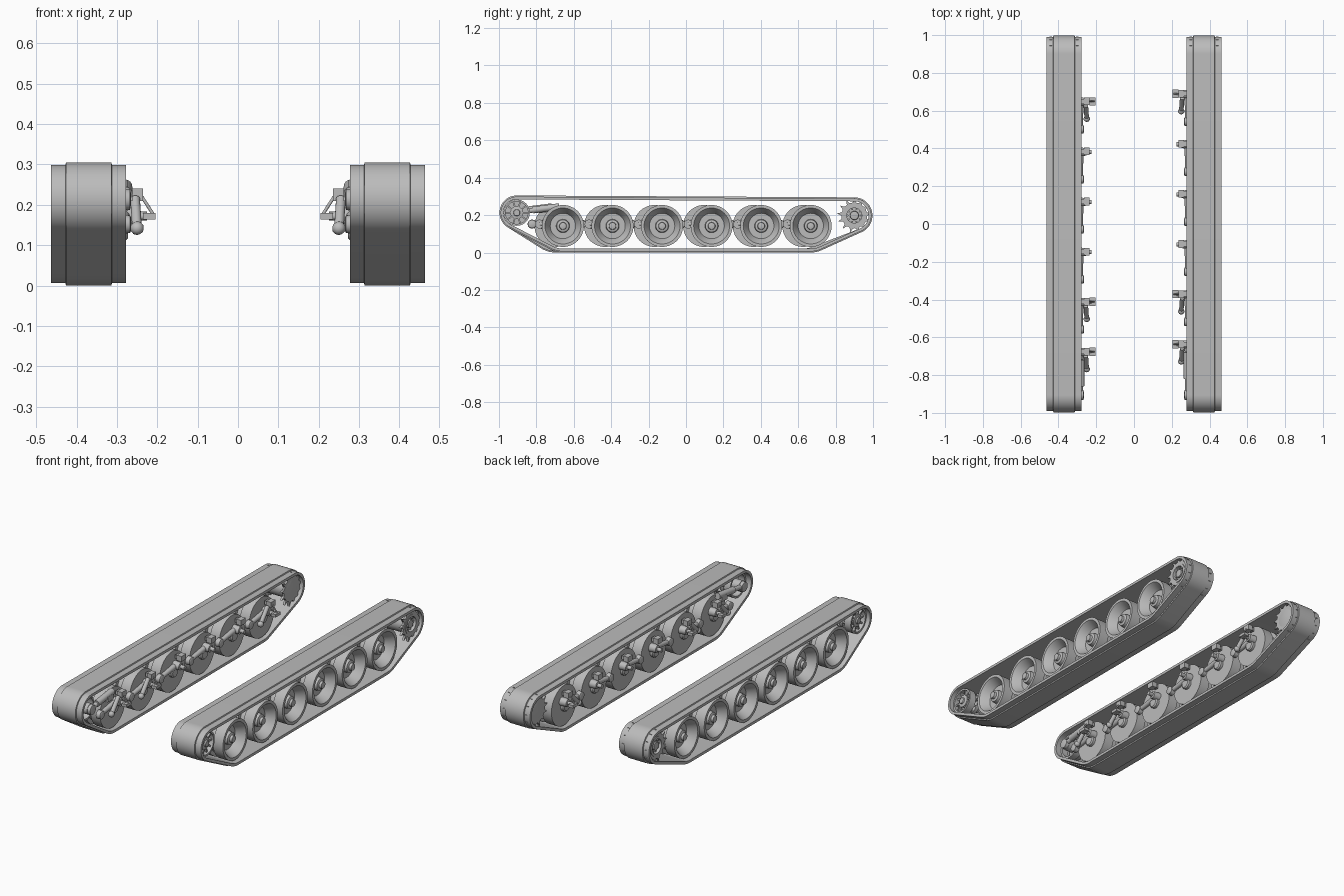
import bpy, bmesh, math
from mathutils import Vector, Matrix
from mathutils.geometry import convex_hull_2d

cube = bpy.data.objects.get("Cube")
if cube:
    bpy.data.objects.remove(cube)

steel = bpy.data.materials.new("grey_steel")
steel.use_nodes = True
steel.diffuse_color = (0.5, 0.5, 0.5, 1)
steel.node_tree.nodes["Principled BSDF"].inputs["Base Color"].default_value = (0.5, 0.5, 0.5, 1)

WHEEL_Z, WHEEL_STEP = 0.142, 0.265
IDLER = Vector((-0.905, 0.213))
SPROCKET = Vector((0.9, 0.198))


def finish(name, bm):
    bmesh.ops.recalc_face_normals(bm, faces=bm.faces)
    mesh = bpy.data.meshes.new(name)
    bm.to_mesh(mesh)
    bm.free()
    mesh.materials.append(steel)
    mesh.shade_smooth()
    mesh.set_sharp_from_angle(angle=math.radians(32))
    obj = bpy.data.objects.new(name, mesh)
    bpy.context.collection.objects.link(obj)
    return obj


def bridge(bm, loops):
    """Join a closed ring of equal closed loops."""
    for a, b in zip(loops, loops[1:] + loops[:1]):
        n = len(a)
        for i in range(n):
            j = (i + 1) % n
            bm.faces.new((a[i], a[j], b[j], b[i]))


def lathe(bm, side, y, z, profile, segments=40):
    """Turn an (x, radius) profile about a cross axis; closed with flat ends."""
    rings = []
    for x, r in profile:
        rings.append([bm.verts.new((side * x, y + r * math.cos(t), z + r * math.sin(t)))
                      for t in (math.tau * k / segments for k in range(segments))])
    for a, b in zip(rings, rings[1:]):
        for i in range(segments):
            j = (i + 1) % segments
            bm.faces.new((a[i], a[j], b[j], b[i]))
    bm.faces.new(rings[0])
    bm.faces.new(rings[-1])


def ring(bm, side, y, z, profile, segments=40):
    """Turn a closed (x, radius) section, leaving the middle open."""
    bridge(bm, [[bm.verts.new((side * x, y + r * math.cos(t), z + r * math.sin(t))) for x, r in profile]
                for t in (math.tau * k / segments for k in range(segments))])


def box(bm, side, x, y, z, sx, sy, sz, tilt=0):
    m = (Matrix.Translation((side * x, y, z)) @ Matrix.Rotation(tilt, 4, 'X')
         @ Matrix.Diagonal((sx, sy, sz, 1)))
    bmesh.ops.create_cube(bm, size=1, matrix=m)


def rod(bm, side, a, b, r1, r2=None, segments=16):
    a, b = (Vector((side * p[0], p[1], p[2])) for p in (a, b))
    d = b - a
    m = Matrix.Translation((a + b) / 2) @ d.to_track_quat('Z', 'Y').to_matrix().to_4x4()
    bmesh.ops.create_cone(bm, cap_ends=True, segments=segments, radius1=r1,
                          radius2=r2 or r1, depth=d.length, matrix=m)


def track_belt(name, side, wheels):
    circles = [(IDLER, 0.092), (SPROCKET, 0.097),
               (Vector((wheels[0], WHEEL_Z)), WHEEL_Z), (Vector((wheels[-1], WHEEL_Z)), WHEEL_Z)]
    samples = [(c, r, Vector((math.cos(t), math.sin(t)))) for c, r in circles
               for t in (math.tau * k / 64 for k in range(64))]
    path = [samples[i] for i in convex_hull_2d([c + r * n for c, r, n in samples])]
    section = [(0.277, -0.021), (0.277, -0.006), (0.312, -0.006), (0.314, 0), (0.426, 0),
               (0.428, -0.006), (0.463, -0.006), (0.463, -0.021)]
    bm = bmesh.new()
    loops = []
    for c, r, n in path:
        pts = [(x, c + (r + d) * n) for x, d in section]
        loops.append([bm.verts.new((side * x, p.x, p.y)) for x, p in pts])
    bridge(bm, loops)
    finish(name, bm)


def road_wheel(name, side, y):
    bm = bmesh.new()
    lathe(bm, side, y, WHEEL_Z, [
        (0.292, 0.04), (0.292, 0.112), (0.35, 0.112), (0.35, 0.09), (0.385, 0.09), (0.385, 0.112),
        (0.445, 0.112), (0.445, 0.096), (0.44, 0.092), (0.395, 0.068), (0.395, 0.036),
        (0.418, 0.033), (0.422, 0.02), (0.435, 0.018), (0.437, 0.008)], 48)
    finish(name, bm)


def suspension(name, side, y, sprung):
    bm = bmesh.new()
    end, pivot = (y - 0.125, 0.152), (y + 0.02, 0.172)
    # swing arm with a boss at each end
    rod(bm, side, (0.283, *end), (0.283, *pivot), 0.012, 0.016)
    lathe(bm, side, *end, [(0.265, 0.016), (0.268, 0.022), (0.292, 0.024)], 20)
    lathe(bm, side, *pivot, [(0.225, 0.011), (0.25, 0.011), (0.252, 0.02), (0.295, 0.024)], 20)
    lathe(bm, side, y, WHEEL_Z, [(0.272, 0.024), (0.278, 0.03), (0.3, 0.03)], 20)
    # bump stop
    box(bm, side, 0.25, y + 0.022, 0.225, 0.03, 0.04, 0.03)
    box(bm, side, 0.27, y + 0.022, 0.225, 0.02, 0.025, 0.02)
    if sprung:
        # body mount, brace and damper
        box(bm, side, 0.22, y + 0.022, 0.172, 0.03, 0.044, 0.016)
        rod(bm, side, (0.209, y + 0.022, 0.175), (0.25, y + 0.022, 0.238), 0.004)
        rod(bm, side, (0.255, y, 0.215), (0.25, y - 0.07, 0.14), 0.012)
        bmesh.ops.create_icosphere(bm, subdivisions=2, radius=0.017,
                                   matrix=Matrix.Translation((side * 0.25, y - 0.07, 0.142)))
    finish(name, bm)


def idler_wheel(name, side):
    y, z = IDLER
    bm = bmesh.new()
    for x in (0.31, 0.4):
        ring(bm, side, y, z, [(x, 0.06), (x, 0.07), (x + 0.04, 0.07), (x + 0.04, 0.06)])
    lathe(bm, side, y, z, [(0.285, 0.03), (0.36, 0.03), (0.36, 0.06), (0.38, 0.06), (0.38, 0.034),
                           (0.432, 0.034), (0.435, 0.018), (0.443, 0.016)])
    # spokes on the outer face
    for k in range(10):
        t = math.tau * k / 10
        box(bm, side, 0.405, y + 0.047 * math.cos(t), z + 0.047 * math.sin(t), 0.05, 0.034, 0.008, t)
    finish(name, bm)


def drive_sprocket(name, side):
    y, z = SPROCKET
    bm = bmesh.new()
    teeth = 13
    for x in (0.295, 0.435):
        loops = []
        for k in range(teeth * 4):
            t = math.tau * k / (teeth * 4)
            outer = 0.094 if k % 4 == 1 else 0.07 if k % 4 != 3 else 0.068
            loops.append([bm.verts.new((side * px, y + r * math.cos(t), z + r * math.sin(t)))
                          for px, r in ((x, 0.045), (x, outer), (x + 0.012, outer), (x + 0.012, 0.045))])
        bridge(bm, loops)
    ring(bm, side, y, z, [(0.3, 0.04), (0.3, 0.054), (0.45, 0.054), (0.45, 0.04)])
    lathe(bm, side, y, z, [(0.29, 0.02), (0.295, 0.05), (0.425, 0.05), (0.425, 0.024),
                           (0.445, 0.022), (0.447, 0.01)])
    # rim bolts
    for k in range(10):
        t = math.tau * k / 10
        p = (y + 0.036 * math.cos(t), z + 0.036 * math.sin(t))
        rod(bm, side, (0.42, *p), (0.436, *p), 0.005, segments=8)
    finish(name, bm)


def tensioner(name, side, y):
    bm = bmesh.new()
    rod(bm, side, (0.282, IDLER.x, IDLER.y), (0.282, y - 0.12, 0.232), 0.013)
    rod(bm, side, (0.28, y - 0.16, 0.227), (0.28, y - 0.02, 0.245), 0.018)
    lathe(bm, side, *IDLER, [(0.265, 0.014), (0.268, 0.026), (0.29, 0.028)], 20)
    box(bm, side, 0.272, y - 0.06, 0.225, 0.02, 0.05, 0.03)
    finish(name, bm)


# The two running gears mirror each other; the right wheels sit slightly forward
for label, side, shift in (("left", 1, 0), ("right", -1, -0.04)):
    wheels = [-0.658 + WHEEL_STEP * i + shift for i in range(6)]
    track_belt(label + "_track_belt", side, wheels)
    idler_wheel(label + "_idler_wheel", side)
    drive_sprocket(label + "_drive_sprocket", side)
    tensioner(label + "_tensioner", side, wheels[0])
    for i, y in enumerate(wheels):
        road_wheel(f"{label}_road_wheel_{i + 1}", side, y)
        suspension(f"{label}_swing_arm_{i + 1}", side, y, i in (0, 1, 5))
